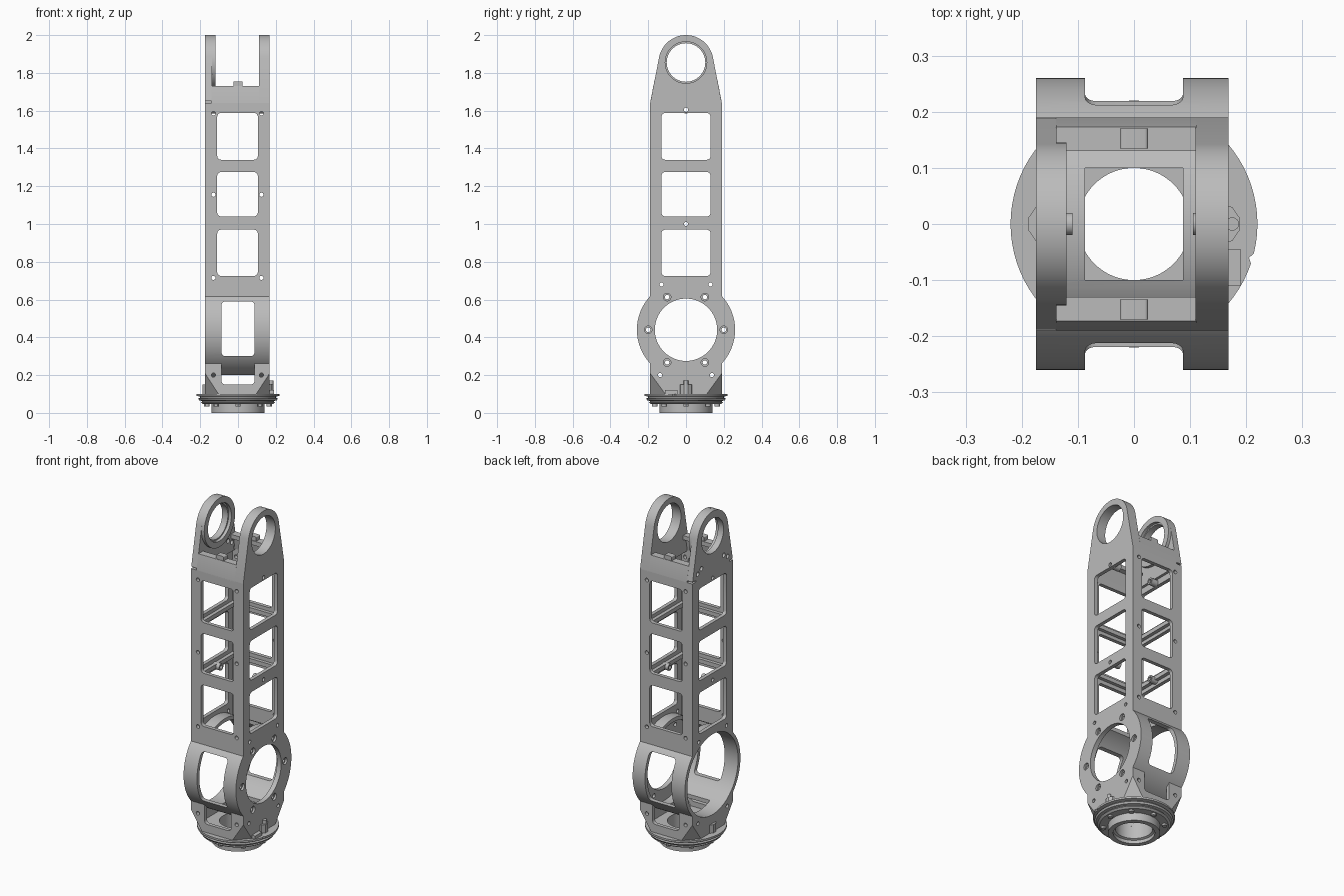
import bpy, bmesh, math
from math import sin, cos, pi
from mathutils import Vector

cube = bpy.data.objects.get("Cube")
if cube:
    bpy.data.objects.remove(cube)

grey = bpy.data.materials.new("plain_grey")
grey.use_nodes = True
COLOUR = (0.5, 0.5, 0.5, 1)
grey.diffuse_color = COLOUR
grey.node_tree.nodes["Principled BSDF"].inputs["Base Color"].default_value = COLOUR


def add(name, bm):
    bmesh.ops.recalc_face_normals(bm, faces=bm.faces)
    mesh = bpy.data.meshes.new(name)
    bm.to_mesh(mesh)
    bm.free()
    ob = bpy.data.objects.new(name, mesh)
    bpy.context.collection.objects.link(ob)
    return ob


def prism(name, pts, axis, a, b):
    """Extrude a 2D outline along an axis, from a to b."""
    place = {"x": lambda p, d: (d, p[0], p[1]),
             "y": lambda p, d: (p[0], d, p[1]),
             "z": lambda p, d: (p[0], p[1], d)}[axis]
    bm = bmesh.new()
    low = [bm.verts.new(place(p, a)) for p in pts]
    high = [bm.verts.new(place(p, b)) for p in pts]
    bm.faces.new(low)
    bm.faces.new(high)
    for i in range(len(pts)):
        j = (i + 1) % len(pts)
        bm.faces.new((low[i], low[j], high[j], high[i]))
    return add(name, bm)


def arc(u, v, r, start, end, n):
    return [(u + r * cos(start + (end - start) * i / n),
             v + r * sin(start + (end - start) * i / n)) for i in range(n + 1)]


def circle(u, v, r, n=64):
    return arc(u, v, r, 0, 2 * pi, n)[:-1]


def rect(u0, u1, v0, v1, r=0):
    if not r:
        return [(u0, v0), (u1, v0), (u1, v1), (u0, v1)]
    corners = ((u1 - r, v1 - r), (u0 + r, v1 - r), (u0 + r, v0 + r), (u1 - r, v0 + r))
    return [p for k, (u, v) in enumerate(corners)
            for p in arc(u, v, r, k * pi / 2, (k + 1) * pi / 2, 5)]


def boolean(ob, tool, op="DIFFERENCE"):
    mod = ob.modifiers.new("cut", "BOOLEAN")
    mod.operation, mod.solver, mod.object = op, "EXACT", tool
    dg = bpy.context.evaluated_depsgraph_get()
    mesh = bpy.data.meshes.new_from_object(ob.evaluated_get(dg))
    ob.modifiers.clear()
    ob.data = mesh
    bpy.data.objects.remove(tool)


def cut(ob, pts, axis, a=-3, b=3):
    boolean(ob, prism("cutter", pts, axis, a, b))


def hull(name, inset, z0, z1):
    """Square column whose lower corners are chamfered into an octagon."""
    hx, hy = 0.1715 - inset, 0.19 - inset
    bm = bmesh.new()
    for sx in (-1, 1):
        for sy in (-1, 1):
            for x, y, z in ((hx, hy, z1), (hx, hy, 0.21), (0.1 - inset / 2, hy, z0),
                            (hx, 0.11 - inset / 2, z0)):
                bm.verts.new((sx * x - 0.0035, sy * y, z))
    bmesh.ops.convex_hull(bm, input=bm.verts)
    return add(name, bm)


XL, XR = -0.175, 0.168      # outer side faces
DZ, DR = 0.44, 0.26         # drum axis height and radius
EZ = 1.855                  # fork eye height
WX = 0.087                  # half width of the drum windows

# Column: hollow tube with three windows per side
body = hull("column_body", 0, 0.1, 1.64)
boolean(body, hull("cavity", 0.022, 0.12, 1.8))
for z0, z1 in ((0.725, 0.97), (1.04, 1.275), (1.34, 1.588)):
    cut(body, rect(-0.13, 0.13, z0, z1, 0.02), "x")
    cut(body, rect(-0.11, 0.105, z0, z1, 0.02), "y")
cut(body, circle(0, DZ, 0.25, 96), "x")
cut(body, rect(-WX, WX, 0.15, 0.3, 0.02), "y")
cut(body, circle(0, 0, 0.1), "z", 0, 0.15)
for z in (0.2, 0.715, 1.155, 1.585):
    for x in (-0.13, 0.124):
        cut(body, circle(x, z, 0.011, 16), "y")
for y, z in ((0, 1.605), (0, 1.0), (-0.13, 0.68), (0.13, 0.68), (-0.137, 0.2), (0.137, 0.2)):
    cut(body, circle(y, z, 0.011, 16), "x")

# Inner rails behind the cross bars, with screw bosses
for i, z in enumerate((1.005, 1.307)):
    rail = prism(f"inner_rail_{i}", rect(-0.154, 0.147, -0.17, 0.17), "z", z - 0.012, z + 0.012)
    cut(rail, rect(-0.132, 0.125, -0.148, 0.148), "z")
    if i == 0:
        cut(rail, circle(0, 1.0, 0.011, 16), "x")
for z in (1.0, 1.605):
    for side, a, b in (("right", -0.154, -0.11), ("left", 0.105, 0.147)):
        boss = prism(f"screw_boss_{side}", circle(0, z, 0.02, 20), "x", a, b)
        cut(boss, circle(0, z, 0.011, 16), "x")

# Joint drum: sideways shell open on one side, with four windows
drum = prism("joint_drum", circle(0, DZ, DR, 96), "x", XL, XR - 0.028)
cut(drum, circle(0, DZ, 0.238, 96), "x")
cut(drum, rect(-WX, WX, 0.3, 0.59, 0.02), "y")
cut(drum, rect(-WX, WX, -0.1, 0.1), "z")

# Bolted flange closing the other side
flange = prism("drum_flange", circle(0, DZ, DR, 96), "x", XR - 0.028, XR)
cut(flange, circle(0, DZ, 0.165, 96), "x")
for y, z in circle(0, DZ, 0.2, 6):
    cut(flange, circle(y, z, 0.02, 24), "x", XR - 0.012, 1)
    cut(flange, circle(y, z, 0.012, 16), "x")

# Fork cheeks with round eyes
outline = [(-0.19, 1.625), (0.19, 1.625), (0.19, 1.64)] \
    + arc(0, EZ, 0.145, 0.19, pi - 0.19, 40) + [(-0.19, 1.64)]
left_cheek = prism("left_fork_cheek", outline, "x", 0.11, XR)
cut(left_cheek, circle(0, EZ, 0.11), "x")
right_cheek = prism("right_fork_cheek", outline, "x", XL, -0.138)
cut(right_cheek, circle(0, EZ, 0.102), "x")
for s in (-1, 1):
    cut(right_cheek, rect(s * 0.178 - 0.02, s * 0.178 + 0.02, 1.63, 1.65), "x")
    for y, z in ((0.14, 1.68), (0.105, 1.7)):
        cut(right_cheek, circle(s * y, z, 0.013, 16), "x")
eye_ring = prism("right_eye_ring", circle(0, EZ, 0.145), "x", -0.139, -0.12)
cut(eye_ring, circle(0, EZ, 0.11), "x")

# Tapered bridge walls between the cheeks, each with a ledge and tab
for s, side in ((-1, "front"), (1, "back")):
    wall = [(0.19, 1.63), (0.19, 1.64), (0.173, 1.73), (0.13, 1.73),
            (0.13, 1.705), (0.155, 1.7), (0.168, 1.63)]
    prism(f"{side}_bridge", [(s * y, z) for y, z in wall], "x", -0.139, 0.111)
    y0, y1 = sorted((s * 0.135, s * 0.17))
    prism(f"{side}_tab", rect(-0.025, 0.025, 1.72, 1.755, 0.006), "y", y0, y1)

# Base collar: grooved lathe profile
profile = [(0.1, 0.101), (0.22, 0.101), (0.22, 0.09), (0.2, 0.086), (0.2, 0.079), (0.212, 0.076),
           (0.205, 0.066), (0.19, 0.063), (0.19, 0.058), (0.197, 0.055), (0.185, 0.046),
           (0.14, 0.046), (0.14, 0), (0.112, 0), (0.112, 0.02), (0.1, 0.025)]
bm = bmesh.new()
ring = [bm.verts.new((r, 0, z)) for r, z in profile]
edges = [bm.edges.new((ring[i - 1], ring[i])) for i in range(len(ring))]
bmesh.ops.spin(bm, geom=ring + edges, cent=(0, 0, 0), axis=(0, 0, 1),
               angle=2 * pi, steps=80, use_merge=True)
bmesh.ops.remove_doubles(bm, verts=bm.verts, dist=0.0001)
collar = add("base_collar", bm)
cut(collar, [(0.205, -0.06), (0.24, -0.03), (0.24, -0.045), (0.21, -0.075)], "z", 0.08, 0.2)

# Small blocks on and under the collar
for i, (x, y) in enumerate(circle(0, 0, 0.165, 8)):
    prism(f"collar_bolt_{i}", circle(x, y, 0.014, 12), "z", 0.034, 0.05)
for s, side in ((-1, "right"), (1, "left")):
    tab = [(s * x, y) for x, y in ((0.16, -0.035), (0.175, -0.03), (0.189, -0.01),
                                   (0.189, 0.01), (0.175, 0.03), (0.16, 0.035))]
    prism(f"{side}_collar_tab", tab, "z", 0.1, 0.15)
prism("collar_post", circle(0.175, 0, 0.012, 16), "z", 0.1, 0.172)
prism("collar_latch", rect(0.165, 0.19, -0.11, -0.045), "z", 0.1, 0.12)

# One material, smooth curves with sharp edges
for ob in bpy.context.collection.objects:
    if ob.type == "MESH" and ob.name in bpy.context.view_layer.objects:
        ob.data.materials.clear()
        ob.data.materials.append(grey)
        bpy.ops.object.select_all(action="DESELECT")
        ob.select_set(True)
        bpy.context.view_layer.objects.active = ob
        bpy.ops.object.shade_smooth_by_angle(angle=math.radians(30))
